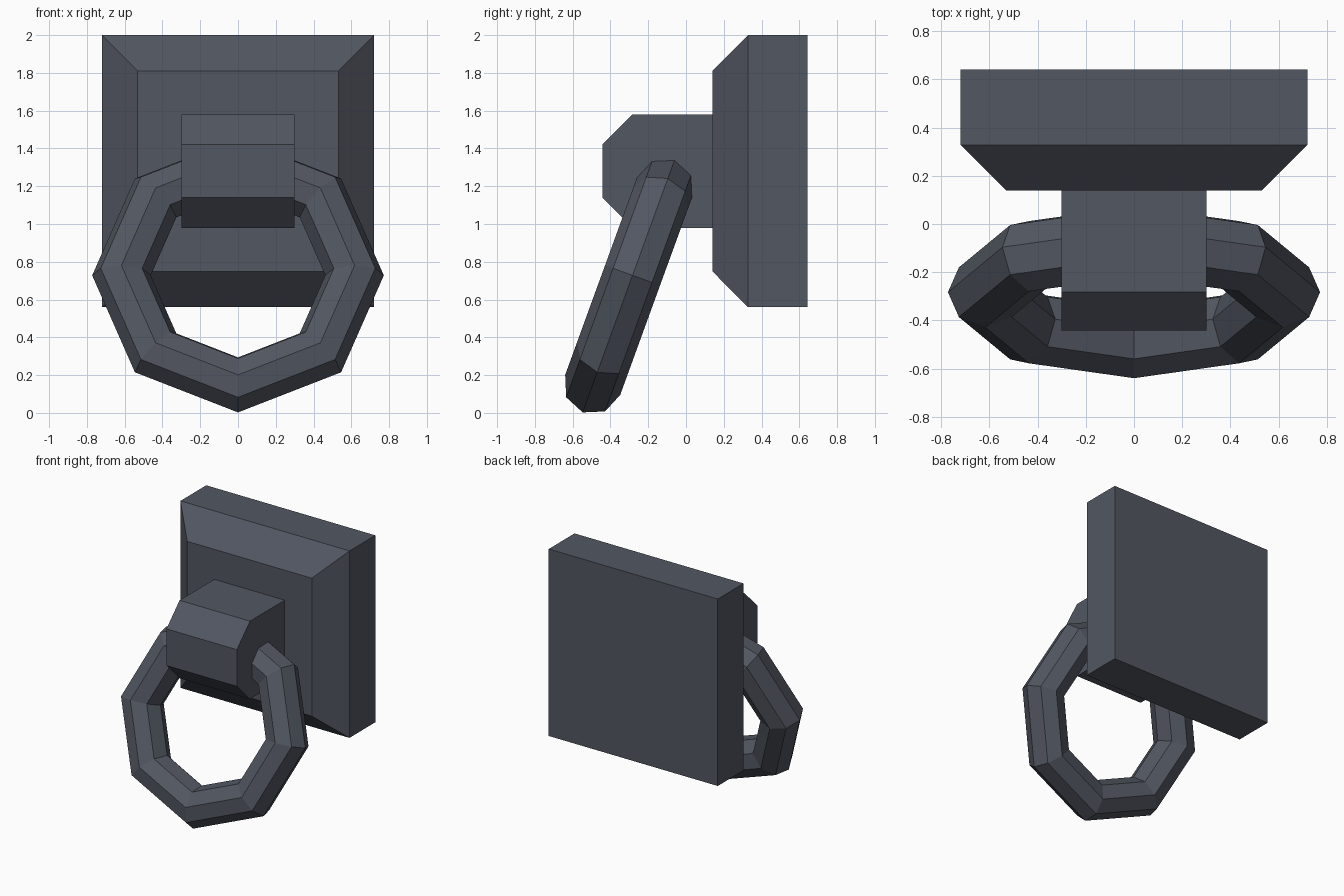
import bpy, bmesh
from math import radians

if "Cube" in bpy.data.objects:
    bpy.data.objects.remove(bpy.data.objects["Cube"])

metal = bpy.data.materials.new("dark_iron")
metal.diffuse_color = (0.085, 0.095, 0.12, 1)
metal.use_nodes = True
metal.node_tree.nodes["Principled BSDF"].inputs["Base Color"].default_value = metal.diffuse_color


def loft(name, sections):
    """Closed solid joining matching vertex loops, capped at both ends."""
    bm = bmesh.new()
    loops = [[bm.verts.new(p) for p in s] for s in sections]
    for a, b in zip(loops, loops[1:]):
        n = len(a)
        for i in range(n):
            j = (i + 1) % n
            bm.faces.new((a[i], a[j], b[j], b[i]))
    bm.faces.new(loops[0])
    bm.faces.new(loops[-1])
    bmesh.ops.recalc_face_normals(bm, faces=bm.faces)
    me = bpy.data.meshes.new(name)
    bm.to_mesh(me)
    bm.free()
    ob = bpy.data.objects.new(name, me)
    bpy.context.collection.objects.link(ob)
    me.materials.append(metal)
    return ob


def square(half, y, z=1.28):
    return [(sx * half, y, z + sz * half)
            for sx, sz in ((-1, -1), (1, -1), (1, 1), (-1, 1))]


# Square wall plate with a chamfered front
loft("wall_plate", [square(0.72, 0.642), square(0.72, 0.328), square(0.531, 0.14)])

# Ring holder block with chamfered front edges, extruded along x
profile = [(0.14, 0.98), (0.14, 1.58), (-0.283, 1.58),
           (-0.442, 1.421), (-0.442, 1.139), (-0.283, 0.98)]
loft("ring_holder", [[(x, y, z) for y, z in profile] for x in (-0.3, 0.3)])

# Eight-sided ring hanging forward at 20 degrees
bpy.ops.mesh.primitive_torus_add(
    major_segments=8, minor_segments=8, major_radius=0.617, minor_radius=0.155,
    location=(0, -0.283, 0.728), rotation=(radians(70), 0, 0))
ring = bpy.context.object
ring.name = "ring"
ring.data.materials.append(metal)
ring.data.polygons.foreach_set("use_smooth", [False] * len(ring.data.polygons))
